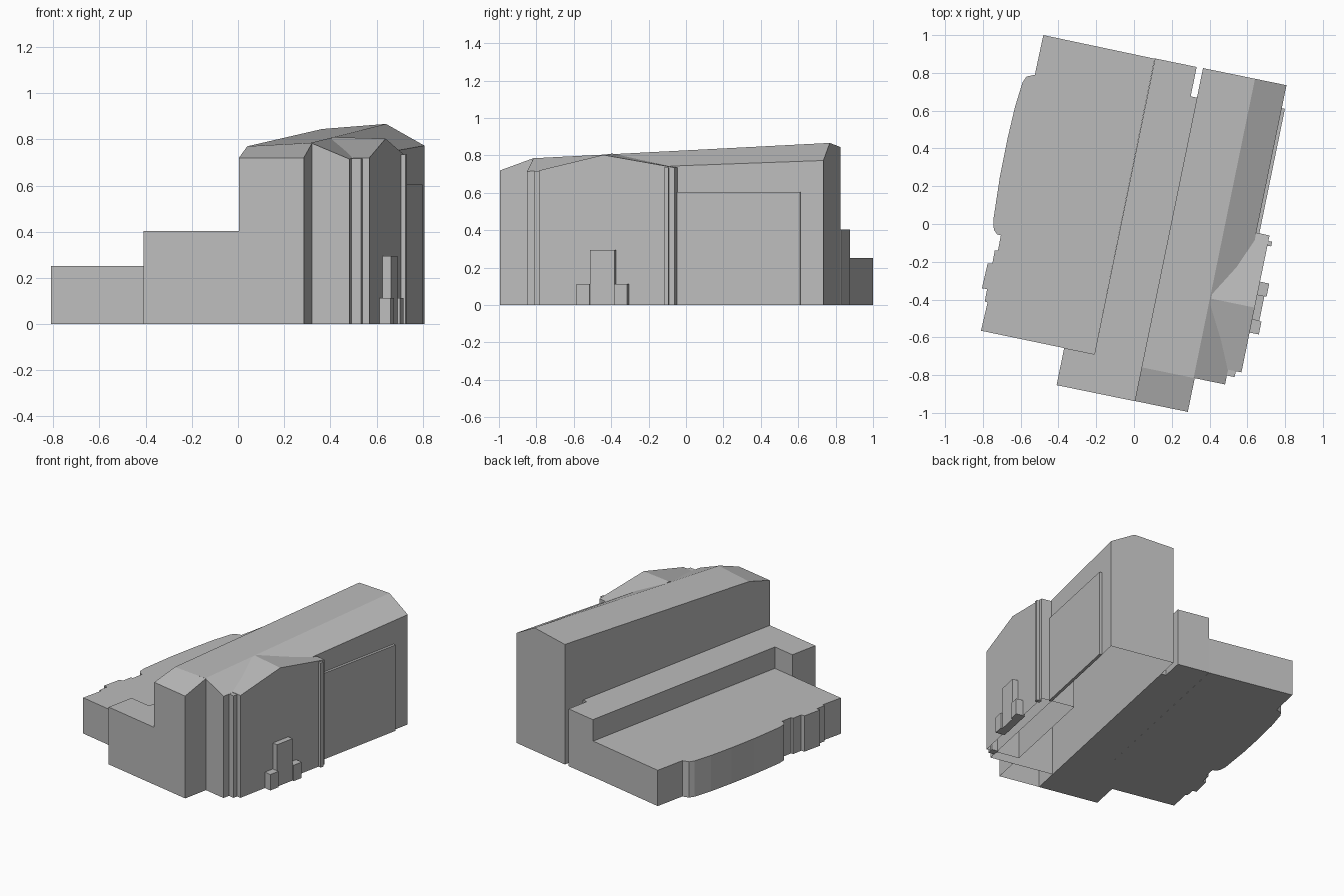
import bpy
import bmesh
from math import radians
from mathutils import Matrix

if "Cube" in bpy.data.objects:
    bpy.data.objects.remove(bpy.data.objects["Cube"], do_unlink=True)

stone = bpy.data.materials.new("pale_grey_stone")
stone.use_nodes = True
GREY = (0.5, 0.5, 0.5, 1)
stone.diffuse_color = GREY
stone.node_tree.nodes["Principled BSDF"].inputs["Base Color"].default_value = GREY

# The whole building is turned on its site
SITE = Matrix.Rotation(radians(-11.6), 4, "Z")


def finish(name, bm, turn=True):
    bmesh.ops.recalc_face_normals(bm, faces=bm.faces)
    if turn:
        bm.transform(SITE)
    mesh = bpy.data.meshes.new(name)
    bm.to_mesh(mesh)
    bm.free()
    mesh.materials.append(stone)
    obj = bpy.data.objects.new(name, mesh)
    bpy.context.collection.objects.link(obj)
    return obj


def prism(name, outline, height, turn=True):
    """Upright block from a ground outline."""
    bm = bmesh.new()
    base = bm.faces.new([bm.verts.new((x, y, 0)) for x, y in outline])
    top = bmesh.ops.extrude_face_region(bm, geom=[base], use_keep_orig=True)
    verts = [g for g in top["geom"] if isinstance(g, bmesh.types.BMVert)]
    bmesh.ops.translate(bm, verts=verts, vec=(0, 0, height))
    return finish(name, bm, turn)


def block(name, x0, x1, y0, y1, height):
    return prism(name, [(x0, y0), (x1, y0), (x1, y1), (x0, y1)], height)


def hall(name, sections):
    """Roofed hall, open below, lofted through wall-and-roof sections."""
    bm = bmesh.new()
    rings = [[bm.verts.new(p) for p in s] for s in sections]
    for a, b in zip(rings, rings[1:]):
        for i in range(len(a) - 1):
            bm.faces.new((a[i], a[i + 1], b[i + 1], b[i]))
    bm.faces.new(rings[0])
    bm.faces.new(rings[-1][::-1])
    return finish(name, bm)


def nave_section(y, west, ridge, east):
    return [(0.192, y, 0), (0.192, y, west), (0.473, y, ridge),
            (0.643, y, east), (0.643, y, 0)]


# Main hall with a ridge that falls toward the front
hall("nave", [nave_section(0.882, 0.845, 0.867, 0.773),
              nave_section(-0.735, 0.77, 0.785, 0.715)])


def porch_section(y, west, east):
    return [(0.192, y, 0), (0.192, y, west), (0.479, y, east), (0.479, y, 0)]


hall("front_bay", [porch_section(-0.735, 0.77, 0.785),
                   porch_section(-0.917, 0.72, 0.72)])


# Cross gable on the left side
def gable_section(x, peak):
    return [(x, -0.655, 0), (x, -0.655, 0.72), (x, -0.305, peak),
            (x, 0.085, 0.735), (x, 0.085, 0)]


hall("side_gable", [gable_section(0.48, 0.81), gable_section(0.715, 0.803)])

# Gable corner piers
block("front_pier", 0.64, 0.685, -0.687, -0.64, 0.717)
block("back_pier", 0.70, 0.735, 0.03, 0.055, 0.735)

# Side doorway with low flanking blocks
block("doorway", 0.70, 0.753, -0.37, -0.235, 0.295)
for label, y in (("front", -0.44), ("back", -0.235)):
    block(label + "_door_block", 0.70, 0.765, y, y + 0.07, 0.112)

# Shallow raised wall on the left side
block("wall_panel", 0.64, 0.66, 0.08, 0.758, 0.605)

# Stepped middle aisle, with a slot beside the hall at the back
prism("middle_aisle", [(-0.23, -0.918), (0.192, -0.918), (0.192, 0.722),
                       (0.158, 0.722), (0.158, 0.881), (-0.067, 0.881),
                       (-0.067, -0.717), (-0.23, -0.717)], 0.403)

# Low outer aisle with a bowed, notched outer wall
prism("low_aisle", [
    (-0.21, -0.69), (0.11, 0.875), (-0.48, 1.0), (-0.525, 0.79), (-0.57, 0.78),
    (-0.59, 0.75), (-0.63, 0.62), (-0.67, 0.45), (-0.71, 0.25), (-0.745, 0.02),
    (-0.742, -0.03), (-0.725, -0.055), (-0.705, -0.06), (-0.72, -0.14),
    (-0.737, -0.14), (-0.75, -0.21), (-0.775, -0.21), (-0.805, -0.34),
    (-0.778, -0.345), (-0.79, -0.41), (-0.775, -0.415), (-0.81, -0.565)],
    0.252, turn=False)
